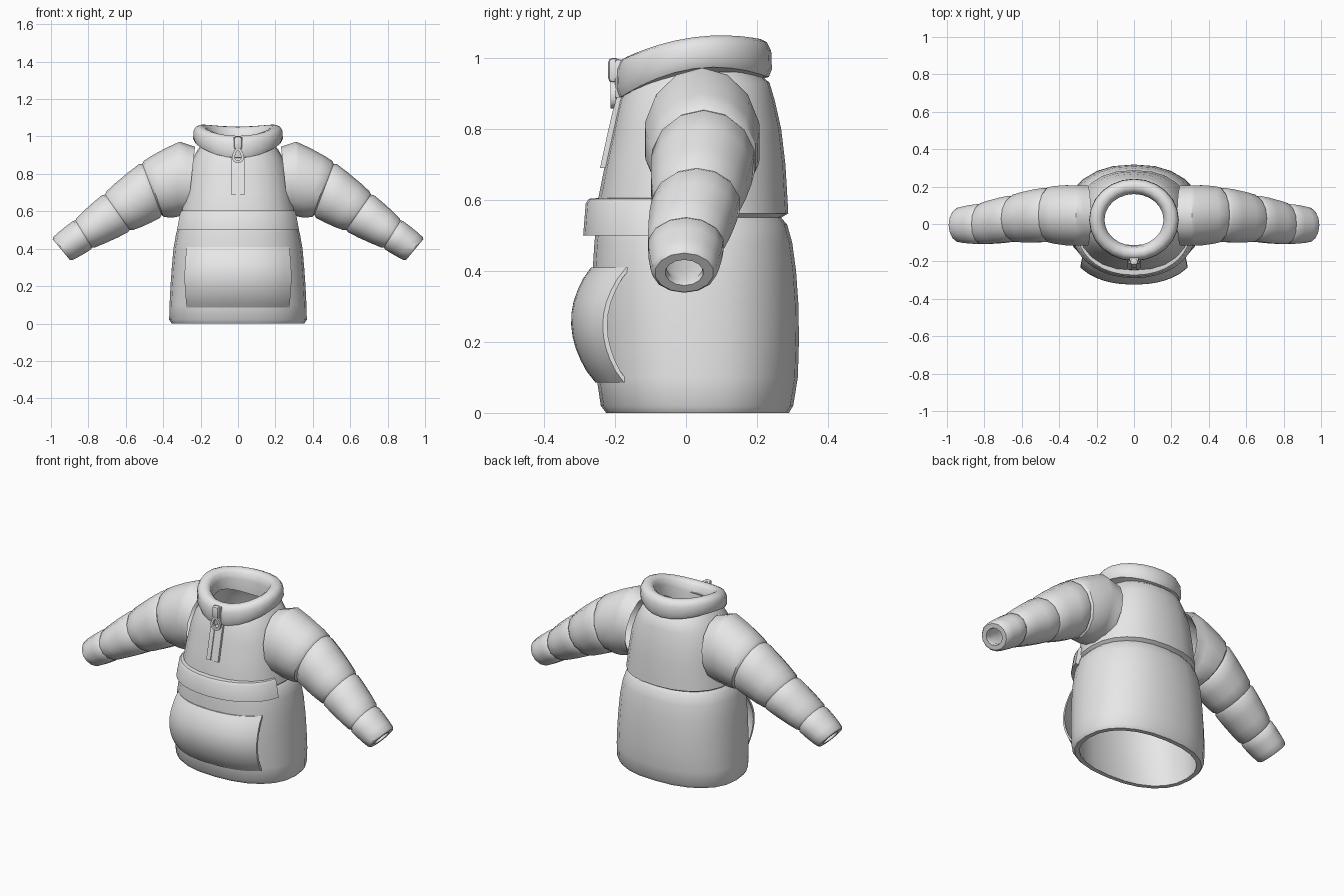
import bpy, bmesh, math
from mathutils import Vector

if "Cube" in bpy.data.objects:
    bpy.data.objects.remove(bpy.data.objects["Cube"])

grey = bpy.data.materials.new("soft grey")
grey.diffuse_color = (0.8, 0.8, 0.8, 1)
grey.use_nodes = True
grey.node_tree.nodes["Principled BSDF"].inputs["Base Color"].default_value = grey.diffuse_color


def finish(name, bm, angle=40):
    bmesh.ops.recalc_face_normals(bm, faces=bm.faces)
    me = bpy.data.meshes.new(name)
    bm.to_mesh(me)
    bm.free()
    ob = bpy.data.objects.new(name, me)
    bpy.context.collection.objects.link(ob)
    me.materials.append(grey)
    bpy.ops.object.select_all(action='DESELECT')
    ob.select_set(True)
    bpy.context.view_layer.objects.active = ob
    bpy.ops.object.shade_smooth_by_angle(angle=math.radians(angle))
    return ob


def loft(name, rings, cyclic=False, angle=40):
    """Skin closed rings; either join last to first or cap both ends."""
    bm = bmesh.new()
    vs = [[bm.verts.new(p) for p in r] for r in rings]
    n = len(vs[0])
    for k in range(len(vs) if cyclic else len(vs) - 1):
        a, b = vs[k], vs[(k + 1) % len(vs)]
        for i in range(n):
            j = (i + 1) % n
            bm.faces.new((a[i], a[j], b[j], b[i]))
    if not cyclic:
        bm.faces.new(vs[0])
        bm.faces.new(vs[-1])
    return finish(name, bm, angle)


# Torso profile: height, front y, back y, half width
PROFILE = [(0.0, -.225, .29, .355), (.02, -.24, .302, .368), (.1, -.252, .315, .366),
           (.2, -.26, .318, .361), (.3, -.265, .317, .354), (.4, -.263, .31, .345),
           (.48, -.258, .299, .331), (.53, -.252, .285, .315), (.55, -.245, .268, .298),
           (.562, -.25, .288, .312), (.6, -.248, .286, .306), (.7, -.228, .28, .290),
           (.8, -.206, .268, .272), (.88, -.188, .25, .245), (.93, -.165, .235, .215),
           (.96, -.14, .2, .19)]
POW = 2.3


def section(z):
    for a, b in zip(PROFILE, PROFILE[1:]):
        if a[0] <= z <= b[0]:
            t = (z - a[0]) / (b[0] - a[0])
            return [a[i] + (b[i] - a[i]) * t for i in (1, 2, 3)]


def body_point(z, ang, off=0.0):
    """Point on the torso; ang is measured from the front."""
    f, b, hx = section(z)
    s, c = math.sin(ang), math.cos(ang)
    e = 2 / POW
    x = (hx + off) * math.copysign(abs(s) ** e, s)
    y = (f + b) / 2 - ((b - f) / 2 + off) * math.copysign(abs(c) ** e, c)
    return Vector((x, y, z))


# Torso: outer wall up, lining back down
N = 24
angles = [2 * math.pi * i / N for i in range(N)]
outer = [[body_point(p[0], a) for a in angles] for p in PROFILE]
lining = [[body_point(z, a, -.035) for a in angles] for z in (.95, .88, .7, .5, .25, .05)]
lining.append([body_point(0, a, -.025) for a in angles])
loft("torso", outer + lining, cyclic=True)

# Collar: a rolled band following a wavy neckline
SHAPE = [(-.03, 0), (-.005, .05), (.004, .25), (.002, .7), (-.01, .92), (-.028, 1),
         (-.05, .98), (-.068, .85), (-.078, .5), (-.078, -.15)]
rings = []
for a in angles:
    s, c = math.sin(a), math.cos(a)
    lo = .965 + .03 * c - .055 * c * c
    hi = 1.058 + .025 * c - .03 * c * c
    rings.append([((.236 + o) * s, .022 + (.216 + o) * c, lo + (hi - lo) * t)
                  for o, t in SHAPE])
loft("collar", rings, cyclic=True, angle=50)

# Sleeve stations: top x, top z, bottom x, bottom z, centre y, half depth
STATIONS = [(.23, .945, .27, .58, .045, .165), (.31, .972, .31, .575, .045, .165),
            (.515, .862, .405, .572, .05, .148), (.715, .695, .575, .495, .03, .126),
            (.872, .555, .778, .402, .0, .109), (.995, .455, .895, .335, -.005, .09)]
M = 14


def station(t, scale=1.0):
    i = min(int(t), len(STATIONS) - 2)
    A, B = STATIONS[i], STATIONS[i + 1]
    tx, tz, bx, bz, cy, hy = [p + (q - p) * (t - i) for p, q in zip(A, B)]
    ring = []
    for k in range(M):
        a = 2 * math.pi * k / M
        u, v = math.cos(a) * scale, math.sin(a) * scale
        ring.append(Vector(((tx + bx) / 2 + u * (tx - bx) / 2, cy + v * hy,
                            (tz + bz) / 2 + u * (tz - bz) / 2)))
    return ring


# Sleeves: puffed segments pinched at each seam, then the lining
for name, sx in (("left_sleeve", 1), ("right_sleeve", -1)):
    rings = [station(0), station(.5, 1.0), station(1, 1.0)]
    for seg in (1, 2, 3, 4):
        if seg > 1:
            rings += [station(seg, .94)]
        rings += [station(seg + .07, 1.01), station(seg + .35, 1.035),
                  station(seg + .7, 1.035), station(seg + .94, 1.01)]
    rings += [station(5, .92), station(5, .6), station(4.85, .54), station(4.3, .75),
              station(3, .85), station(2, .88), station(.3, .88)]
    loft(name, [[(p.x * sx, p.y, p.z) for p in r] for r in rings], cyclic=True, angle=35)

# Chest flap wrapped round the front
rings = []
for k in range(17):
    a = math.radians(-72 + 9 * k)
    o = .034 - .018 * abs(k - 8) / 8
    rings.append([body_point(.5, a, o), body_point(.59, a, o), body_point(.603, a, o - .008),
                  body_point(.606, a, -.01), body_point(.5, a, -.01)])
loft("chest_flap", rings)


# Front pouch pocket: bulging sheet, open at both sides
def pocket_point(x, v, off):
    z = .085 + .325 * v
    f, b, hx = section(z)
    y = (f + b) / 2 - (b - f) / 2 * (1 - abs(x / hx) ** POW) ** (1 / POW)
    bulge = .056 * max(0, math.sin(math.pi * v)) ** .8
    return (x * (1 + .04 * (math.sin(math.pi * v) - .5)), y - bulge - off, z)


rings = []
for k in range(15):
    x = -.28 + .04 * k
    rings.append([pocket_point(x, i / 10, .005) for i in range(11)]
                 + [pocket_point(x, i / 10, -.008) for i in range(10, -1, -1)])
loft("pouch_pocket", rings)


# Zip placket: two tapes and the teeth between them
def strip(name, x0, x1, off):
    rings = []
    for z in (.69, .74, .79, .84, .89):
        y = section(z)[0]
        rings.append([(x0, y - off, z), (x1, y - off, z), (x1, y + .02, z), (x0, y + .02, z)])
    loft(name, rings)


strip("left_zip_tape", .012, .038, .012)
strip("right_zip_tape", -.038, -.012, .012)
strip("zip_teeth", -.012, .012, .006)


def box(name, centre, size, bevel):
    bm = bmesh.new()
    bmesh.ops.create_cube(bm, size=1)
    for v in bm.verts:
        v.co = Vector([c + s * p for c, s, p in zip(centre, size, v.co)])
    bmesh.ops.bevel(bm, geom=bm.edges[:], offset=bevel, segments=2, affect='EDGES', profile=.5)
    finish(name, bm)


# Zip tape up the collar, slider and hanging pull
box("collar_zip", (0, -.19, .94), (.05, .02, .11), .006)
box("zip_slider", (0, -.203, .965), (.042, .032, .07), .012)
rings = []
for k in range(14):
    a = 2 * math.pi * k / 14
    s, c = math.sin(a), math.cos(a)
    w = .024 * (1 - .3 * c)
    rings.append([(s * (w + d), -.206 + e, .898 + c * (.034 + d))
                  for d, e in ((-.008, -.006), (.007, -.006), (.007, .008), (-.008, .008))])
loft("zip_pull", rings, cyclic=True)
